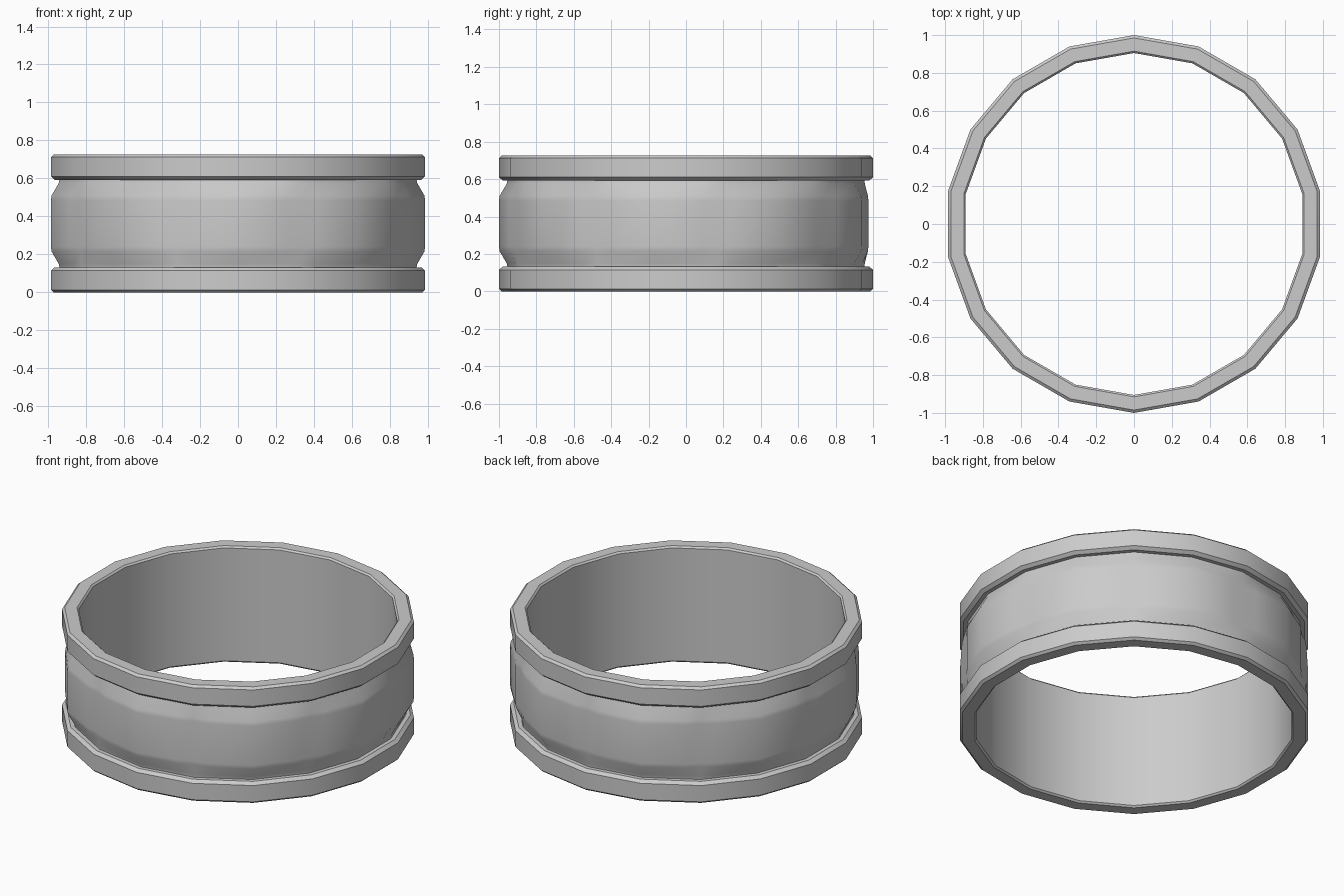
import bpy, bmesh, math

if "Cube" in bpy.data.objects:
    bpy.data.objects.remove(bpy.data.objects["Cube"])

SIDES = 18
STEP = 360 / SIDES


def polygon_radius(r, deg):
    """Distance to an 18-sided outline with corner radius r."""
    off = (deg % STEP) - STEP / 2
    return r * math.cos(math.radians(STEP / 2)) / math.cos(math.radians(off))


def lathe(name, angles, rows, radius):
    """Skin rows of points around z; angle 0 is the front (-y)."""
    bm = bmesh.new()
    grid = []
    for row in rows:
        ring = []
        for a in angles:
            r, z = radius(row, a)
            t = math.radians(a - 90)
            ring.append(bm.verts.new((r * math.cos(t), r * math.sin(t), z)))
        grid.append(ring)
    n = len(angles)
    for lo, hi in zip(grid, grid[1:]):
        for i in range(n):
            j = (i + 1) % n
            bm.faces.new((lo[i], lo[j], hi[j], hi[i]))
    mesh = bpy.data.meshes.new(name)
    bm.to_mesh(mesh)
    bm.free()
    ob = bpy.data.objects.new(name, mesh)
    bpy.context.collection.objects.link(ob)
    bpy.ops.object.select_all(action='DESELECT')
    ob.select_set(True)
    bpy.context.view_layer.objects.active = ob
    bpy.ops.object.shade_smooth_by_angle(angle=math.radians(30))
    return ob


# Raised rims and inner wall, one profile from upper neck over the inside to lower neck
upper = [(0.955, 0.593), (0.98, 0.593), (1.0, 0.61), (1.0, 0.712), (0.985, 0.725),
         (0.915, 0.725), (0.905, 0.715)]
lower = [(r, 0.725 - z) for r, z in reversed(upper)]
profile = list(reversed(upper + lower))
lathe("ring_rims", [i * STEP for i in range(SIDES)], profile,
      lambda p, a: (polygon_radius(p[0], a), p[1]))

# Middle band: nine pillowed panels separated by soft valleys
panel = {-20: 0.966, -15: 0.979, 0: 1.0, 15: 0.979}
band_angles = [k * 40 + off for k in range(9) for off in panel]
band_rows = [(0.132, 0.0), (0.15, 0.08), (0.215, 0.93), (0.24, 1.0),
             (0.485, 1.0), (0.51, 0.93), (0.575, 0.08), (0.593, 0.0)]


def band_radius(row, a):
    z, bulge = row
    off = (a + 20) % 40 - 20
    base = polygon_radius(0.955, a)
    return base + (panel[off] - base) * bulge, z


lathe("panel_band", band_angles, band_rows, band_radius)
